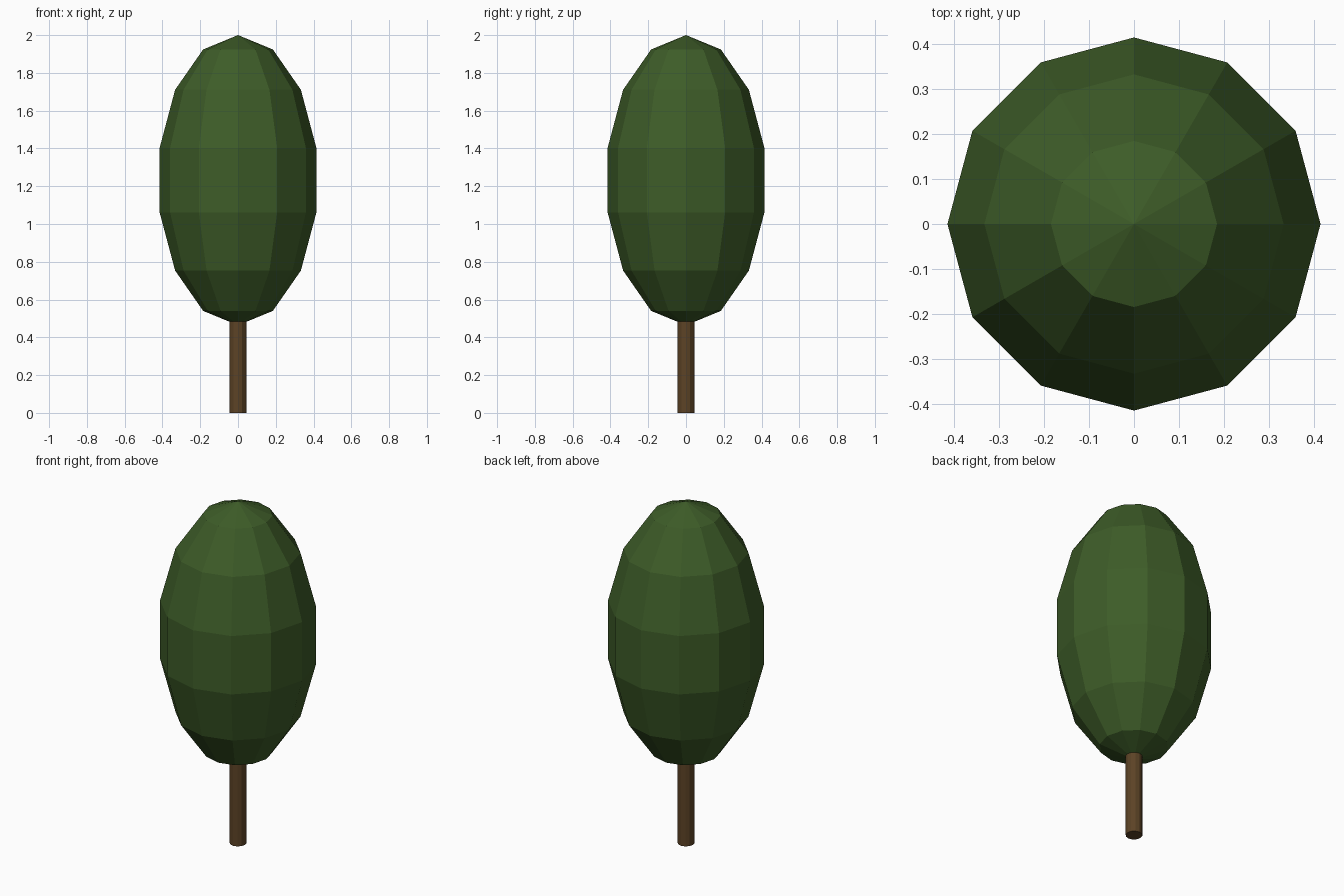
import bpy

if "Cube" in bpy.data.objects:
    bpy.data.objects.remove(bpy.data.objects["Cube"])


def material(name, rgb):
    m = bpy.data.materials.new(name)
    m.diffuse_color = (*rgb, 1.0)
    m.use_nodes = True
    m.node_tree.nodes["Principled BSDF"].inputs["Base Color"].default_value = m.diffuse_color
    return m


leaf_green = material("leaf green", (0.047, 0.107, 0.021))
bark_brown = material("bark brown", (0.107, 0.056, 0.019))

# Trunk: slim cylinder whose top is buried in the foliage
bpy.ops.mesh.primitive_cylinder_add(vertices=12, radius=0.045, depth=0.6,
                                    location=(0, 0, 0.3))
trunk = bpy.context.object
trunk.name = "trunk"
trunk.data.materials.append(bark_brown)

# Foliage: flat-faced sphere stretched into a tall oval
bpy.ops.mesh.primitive_uv_sphere_add(segments=12, ring_count=7, radius=1.0,
                                     location=(0, 0, 1.232))
foliage = bpy.context.object
foliage.name = "foliage"
foliage.scale = (0.4256, 0.4256, 0.768)
bpy.ops.object.transform_apply(location=False, rotation=False, scale=True)
foliage.data.materials.append(leaf_green)

for part in (trunk, foliage):
    part.data.polygons.foreach_set("use_smooth", [False] * len(part.data.polygons))
